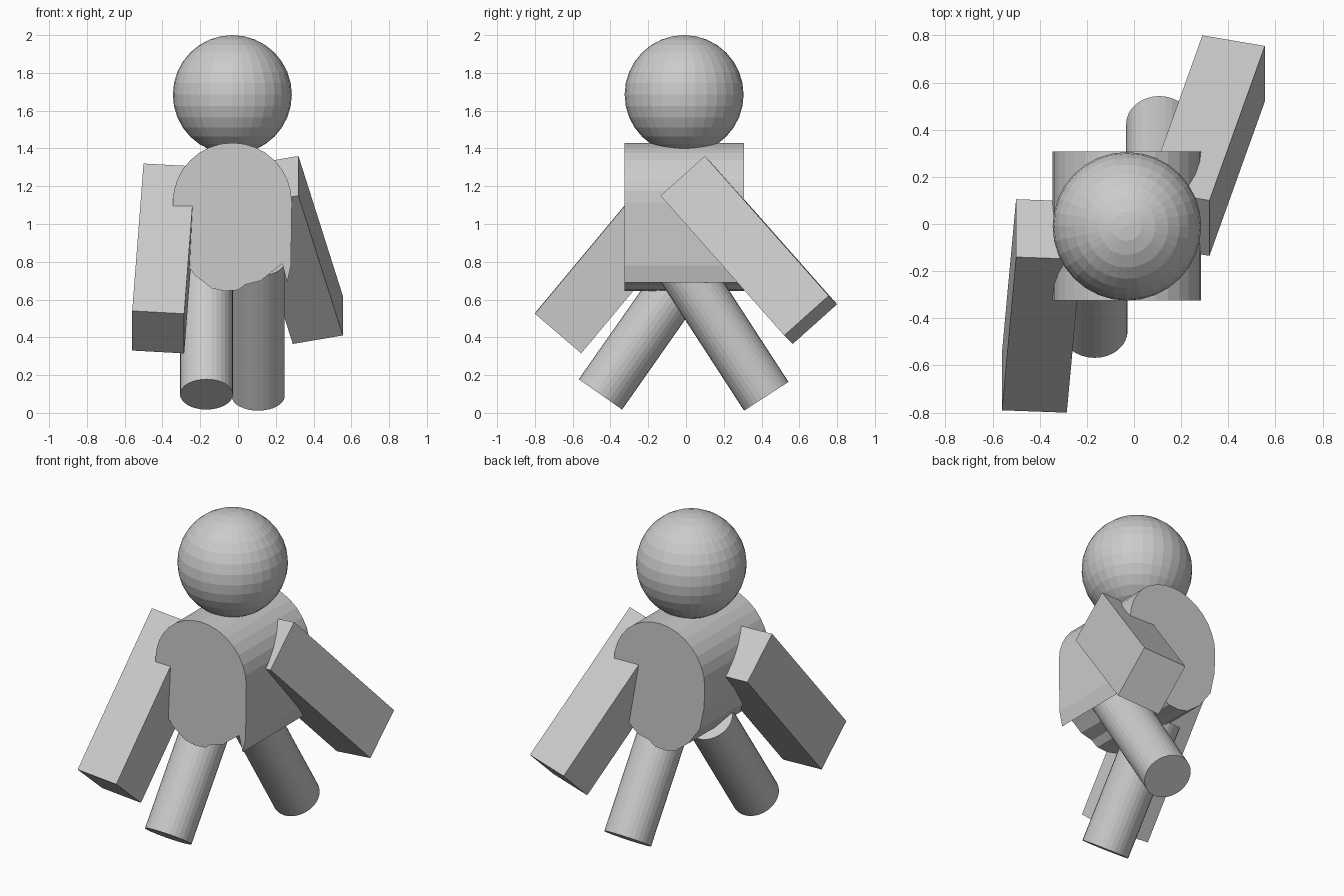
import bpy, bmesh, math
from mathutils import Matrix, Vector

default = bpy.data.objects.get("Cube")
if default:
    bpy.data.objects.remove(default, do_unlink=True)

# One plain grey for the whole figure
grey = bpy.data.materials.new("plain_grey")
grey.use_nodes = True
colour = (0.6, 0.6, 0.6, 1.0)
grey.diffuse_color = colour
grey.node_tree.nodes["Principled BSDF"].inputs["Base Color"].default_value = colour


def add_object(name, bm):
    bmesh.ops.recalc_face_normals(bm, faces=bm.faces)
    mesh = bpy.data.meshes.new(name)
    bm.to_mesh(mesh)
    bm.free()
    mesh.materials.append(grey)
    obj = bpy.data.objects.new(name, mesh)
    bpy.context.scene.collection.objects.link(obj)
    return obj


def add_arm(name, corner, length, depth, width):
    """Box spanned by three edge vectors from one shoulder corner."""
    edges = [Vector(v) for v in (length, depth, width)]
    centre = Vector(corner) + sum(edges, Vector()) / 2
    frame = Matrix(edges).transposed().to_4x4()
    bm = bmesh.new()
    bmesh.ops.create_cube(bm, size=1, matrix=Matrix.Translation(centre) @ frame)
    add_object(name, bm)


def add_leg(name, foot, direction, length, radius=0.14):
    """Cylinder starting at the centre of the sole."""
    axis = Vector(direction).normalized()
    centre = Vector(foot) + axis * length / 2
    turn = axis.to_track_quat('Z', 'X').to_matrix().to_4x4()
    bm = bmesh.new()
    bmesh.ops.create_cone(bm, cap_ends=True, segments=32, radius1=radius,
                          radius2=radius, depth=length,
                          matrix=Matrix.Translation(centre) @ turn)
    add_object(name, bm)


# Head
bm = bmesh.new()
bmesh.ops.create_uvsphere(bm, u_segments=32, v_segments=16, radius=0.315,
                          matrix=Matrix.Translation((-0.03, -0.01, 1.685)))
add_object("head", bm)

# Torso: round-topped profile with an uneven hem, extruded front to back
profile = [(-0.03 + 0.315 * math.cos(math.pi * i / 16),
            1.115 + 0.315 * math.sin(math.pi * i / 16)) for i in range(17)]
profile += [(-0.34, 0.98), (-0.31, 0.84), (-0.23, 0.73), (-0.14, 0.66),
            (-0.07, 0.645), (0.0, 0.65), (0.04, 0.68), (0.12, 0.70),
            (0.17, 0.74), (0.235, 0.79), (0.26, 0.69), (0.28, 0.78)]
bm = bmesh.new()
front = bm.faces.new([bm.verts.new((x, -0.325, z)) for x, z in profile])
back = bmesh.ops.extrude_face_region(bm, geom=[front], use_keep_orig=True)
bmesh.ops.translate(bm, vec=(0, 0.632, 0),
                    verts=[g for g in back["geom"] if isinstance(g, bmesh.types.BMVert)])
add_object("torso", bm)

# Arms: the left swings back and out, the right swings forward
add_arm("left_arm", (0.32, 0.1, 1.36), (0.235, 0.655, -0.74),
        (0, -0.235, -0.21), (-0.265, 0.045, -0.045))
add_arm("right_arm", (-0.5, -0.14, 1.32), (-0.06, -0.65, -0.78),
        (0, 0.245, -0.21), (0.275, -0.01, -0.015))

# Legs in mid stride
add_leg("left_leg", (0.107, 0.425, 0.088), (0, -0.545, 0.84), 0.85)
add_leg("right_leg", (-0.167, -0.453, 0.098), (0, 0.575, 0.82), 0.8)
